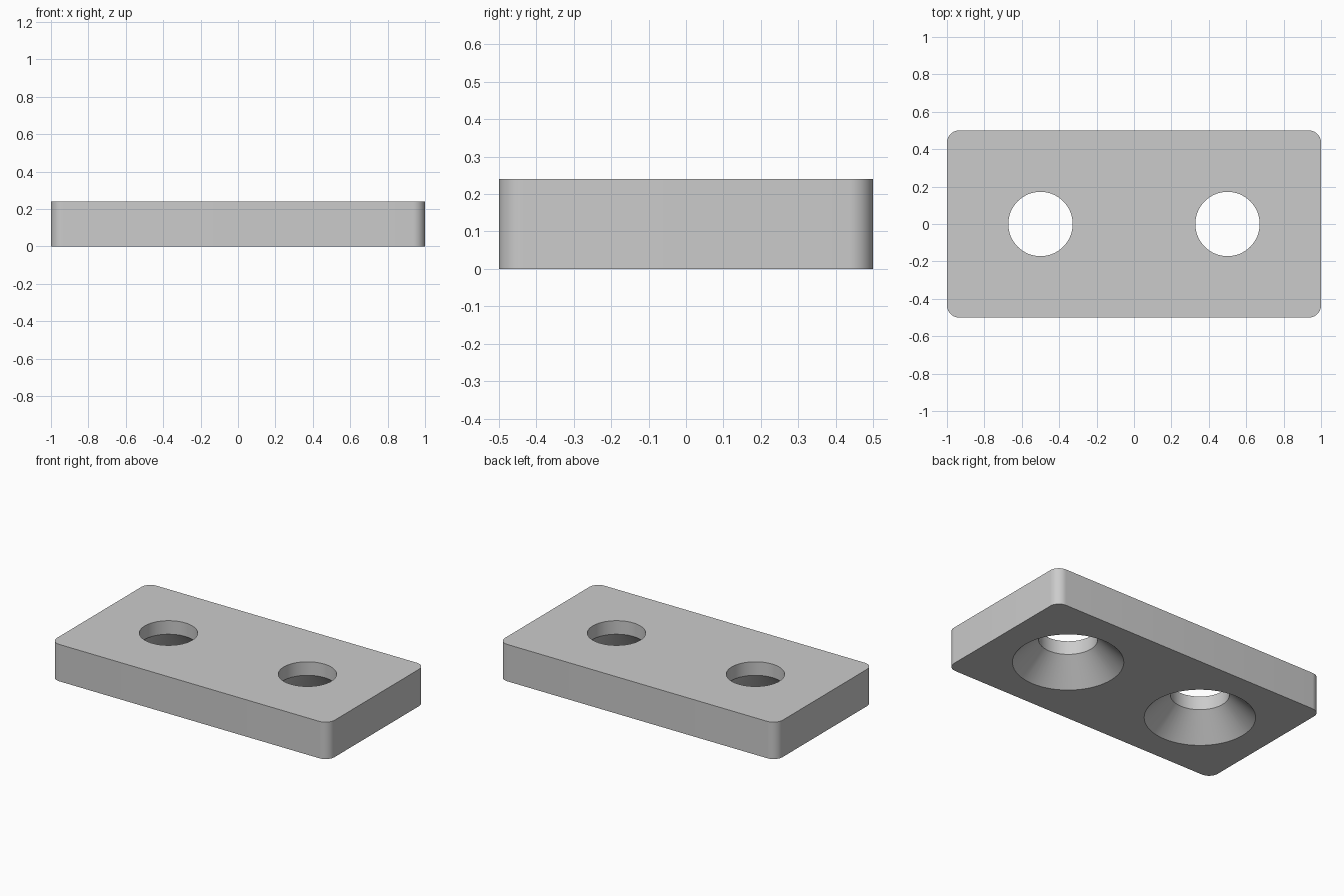
import bpy, bmesh, math

LENGTH, DEPTH, HEIGHT = 2.0, 1.0, 0.24
CORNER = 0.065
HOLE_X, HOLE_R, SINK_R = 0.5, 0.172, 0.324
SINK_H = SINK_R - HOLE_R      # 45 degree countersink
OVER = 0.05                   # cutter overshoot
SIDES = 64

if "Cube" in bpy.data.objects:
    bpy.data.objects.remove(bpy.data.objects["Cube"], do_unlink=True)

grey = bpy.data.materials.new("light_grey")
grey.use_nodes = True
colour = (0.6, 0.6, 0.6, 1)
grey.diffuse_color = colour
grey.node_tree.nodes["Principled BSDF"].inputs["Base Color"].default_value = colour


def make_object(name, bm):
    bmesh.ops.recalc_face_normals(bm, faces=bm.faces)
    mesh = bpy.data.meshes.new(name)
    bm.to_mesh(mesh)
    bm.free()
    mesh.materials.append(grey)
    obj = bpy.data.objects.new(name, mesh)
    bpy.context.collection.objects.link(obj)
    return obj


# Plate with rounded vertical corners
bm = bmesh.new()
bmesh.ops.create_cube(bm, size=1)
for v in bm.verts:
    v.co = (v.co.x * LENGTH, v.co.y * DEPTH, (v.co.z + 0.5) * HEIGHT)
upright = [e for e in bm.edges if abs(e.verts[0].co.z - e.verts[1].co.z) > 0.1]
bmesh.ops.bevel(bm, geom=upright, offset=CORNER, segments=10, profile=0.5, affect='EDGES')
plate = make_object("mounting_plate", bm)

# Two countersunk hole cutters, wide end at the bottom
profile = [(SINK_R + OVER, -OVER), (HOLE_R, SINK_H), (HOLE_R, HEIGHT + OVER)]
bm = bmesh.new()
for x in (-HOLE_X, HOLE_X):
    rings = []
    for r, z in profile:
        angles = [2 * math.pi * i / SIDES for i in range(SIDES)]
        rings.append([bm.verts.new((x + r * math.cos(a), r * math.sin(a), z)) for a in angles])
    for low, high in zip(rings, rings[1:]):
        for i in range(SIDES):
            j = (i + 1) % SIDES
            bm.faces.new((low[i], low[j], high[j], high[i]))
    bm.faces.new(rings[0][::-1])
    bm.faces.new(rings[-1])
cutter = make_object("hole_cutter", bm)
cutter.hide_render = True

# Cut the holes, then drop the cutter
cut = plate.modifiers.new("holes", 'BOOLEAN')
cut.operation = 'DIFFERENCE'
cut.solver = 'EXACT'
cut.object = cutter
bpy.ops.object.select_all(action='DESELECT')
plate.select_set(True)
bpy.context.view_layer.objects.active = plate
bpy.ops.object.modifier_apply(modifier=cut.name)
bpy.data.objects.remove(cutter, do_unlink=True)

bpy.ops.object.shade_smooth_by_angle(angle=math.radians(30))
